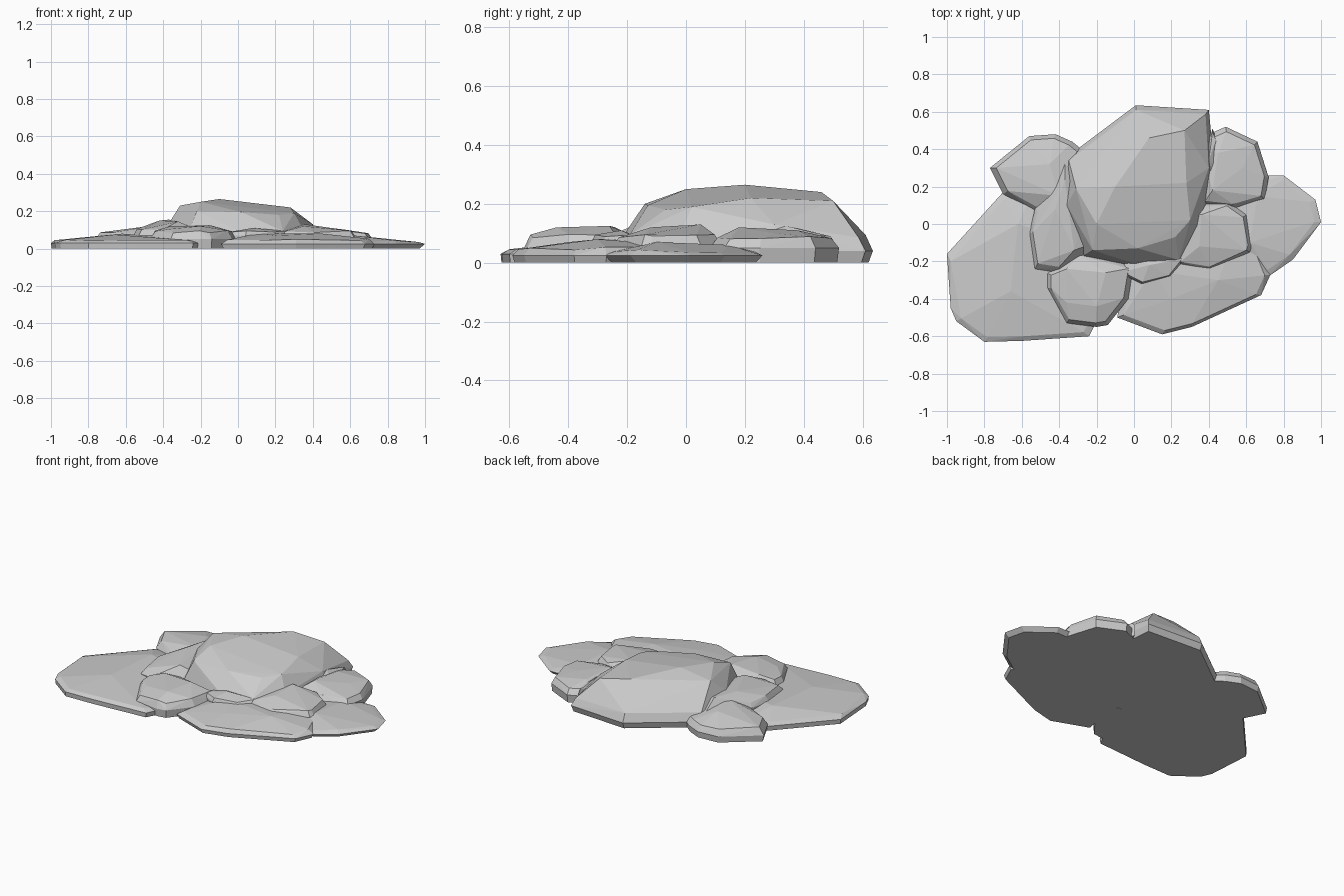
import bpy
import bmesh
import random
from mathutils import Vector

random.seed(4)
UNIT = 0.01  # outlines and heights are given in hundredths

default_cube = bpy.data.objects.get("Cube")
if default_cube:
    bpy.data.objects.remove(default_cube, do_unlink=True)

# Single stone colour
stone = bpy.data.materials.new("stone grey")
stone.use_nodes = True
grey = (0.6, 0.6, 0.6, 1)
stone.diffuse_color = grey
stone.node_tree.nodes["Principled BSDF"].inputs["Base Color"].default_value = grey


def ring(outline, scale, height, wobble=0.0):
    """Copy an outline at a height, shrunk about its centre."""
    centre = sum((Vector(p) for p in outline), Vector((0, 0))) / len(outline)
    points = []
    for corner in outline:
        flat = centre + (Vector(corner) - centre) * scale
        points.append((flat.x, flat.y, height + random.uniform(-wobble, wobble)))
    return points


def rock(name, outline, rim, shoulder, crown, base_scale=0.97, shoulder_scale=0.88):
    """Faceted rock: flat base, widest rim, bevelled shoulder and crown."""
    points = ring(outline, base_scale, 0)
    points += ring(outline, 1, rim)
    points += ring(outline, shoulder_scale, shoulder, wobble=0.7)
    points += crown

    bm = bmesh.new()
    for point in points:
        bm.verts.new(Vector(point) * UNIT)
    bmesh.ops.convex_hull(bm, input=bm.verts[:])
    loose = [v for v in bm.verts if not v.link_faces]
    bmesh.ops.delete(bm, geom=loose, context='VERTS')
    bmesh.ops.dissolve_limit(bm, angle_limit=0.03, verts=bm.verts[:], edges=bm.edges[:])
    bmesh.ops.recalc_face_normals(bm, faces=bm.faces[:])

    mesh = bpy.data.meshes.new(name)
    bm.to_mesh(mesh)
    bm.free()
    mesh.materials.append(stone)
    obj = bpy.data.objects.new(name, mesh)
    bpy.context.collection.objects.link(obj)
    return obj


# Tall central boulder
rock("central_boulder",
     outline=[(1, 63.5), (40, 61), (43, 30), (37, -3), (25, -21), (0, -23),
              (-28, -18), (-36, 5), (-37, 35)],
     rim=4, shoulder=9, shoulder_scale=0.95,
     crown=[(-31, 19, 23), (-10, 20, 26.5), (-20, 0, 25), (-22, -14, 20),
            (2, -13, 19.5), (22, -7, 18), (30, 2, 19), (28, 22, 22),
            (27, 50, 21), (8, 46, 24), (40, 30, 13), (-36, 10, 15)])

# Wide flat slabs that spread over the ground
rock("right_front_slab",
     outline=[(-100, -16), (-98, -45), (-95, -52), (-80, -63), (-60, -62.5),
              (-24, -60), (-20, -52), (-20, -10), (-55, 19), (-70, 17)],
     rim=3, shoulder=4.5, shoulder_scale=0.92, base_scale=0.99,
     crown=[(-98, -20, 4.5), (-66, -36, 7.5), (-62, 0, 8)])

rock("left_front_slab",
     outline=[(-9, -50), (15, -59), (31, -55), (68, -38), (73, -27),
              (60, 5), (0, -5)],
     rim=2.5, shoulder=5, shoulder_scale=0.92,
     crown=[(20, -40, 7), (45, -30, 8), (10, -25, 8)])

rock("left_slab",
     outline=[(70, 26), (80, 26), (97, 13), (100, 1), (85, -19), (72, -28),
              (30, -20), (30, 22)],
     rim=2.5, shoulder=4, base_scale=0.9,
     crown=[(66, 15, 6), (62, -10, 7)])

# Medium rocks leaning on the boulder
rock("right_back_rock",
     outline=[(-77, 30), (-56, 47), (-42, 48), (-33, 44), (-28, 40),
              (-35, 8), (-50, 5), (-70, 16)],
     rim=4, shoulder=8,
     crown=[(-62, 28, 10), (-45, 32, 12), (-40, 15, 13)])

rock("right_ledge",
     outline=[(-56, -5), (-53, -24), (-40, -26), (-20, -12), (-20, 20),
              (-37, 36), (-53, 8)],
     rim=7, shoulder=10,
     crown=[(-46, -12, 11), (-42, 8, 15), (-37, 24, 15.5), (-32, -14, 14.5)])

rock("front_rock",
     outline=[(-47, -26), (-47, -34), (-36, -53), (-20, -55), (-14, -54),
              (-3, -40), (0, -22), (-30, -14)],
     rim=5, shoulder=9,
     crown=[(-36, -42, 10.5), (-20, -44, 12), (-15, -26, 12.5), (-36, -24, 12)])

rock("left_ledge",
     outline=[(63, -12), (62, -15), (40, -25), (22, -22), (25, 10),
              (50, 12), (60, 5)],
     rim=6, shoulder=9,
     crown=[(50, -8, 10), (35, -12, 12), (36, 5, 13)])

rock("left_back_rock",
     outline=[(40, 48), (49, 52), (66, 44), (72, 25), (70, 13), (53, 8),
              (36, 10), (34, 40)],
     rim=5, shoulder=8.5,
     crown=[(58, 30, 10), (45, 38, 11), (42, 18, 12)])

# Small stones wedged in the gaps
rock("front_wedge_stone",
     outline=[(-8, -26), (4, -32), (20, -28), (28, -18), (0, -14)],
     rim=7, shoulder=9, crown=[(8, -22, 11)])

rock("side_wedge_stone",
     outline=[(36, 30), (42, 51), (44, 46), (45, 30), (42, 20)],
     rim=6, shoulder=9, crown=[(40, 34, 12.5)])
